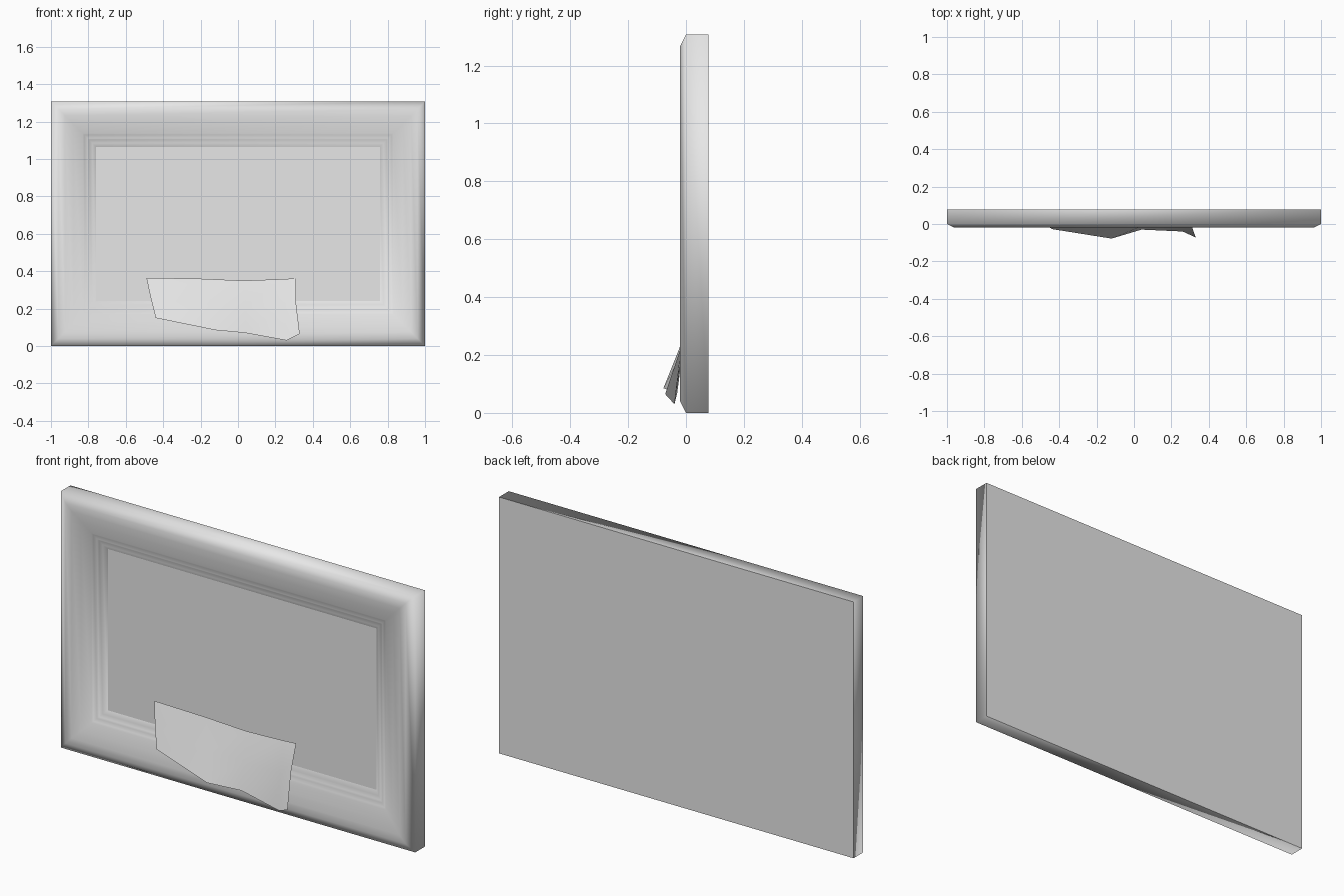
import bpy, bmesh

if "Cube" in bpy.data.objects:
    bpy.data.objects.remove(bpy.data.objects["Cube"], do_unlink=True)

W, H, BACK = 1.0, 1.307, 0.078

grey = bpy.data.materials.new("plain_grey")
grey.use_nodes = True
colour = (0.8, 0.8, 0.8, 1)
grey.diffuse_color = colour
grey.node_tree.nodes["Principled BSDF"].inputs["Base Color"].default_value = colour


def loft(name, rows, closed=False, smooth=True):
    """Skin a list of equal-length point rows with quads."""
    bm = bmesh.new()
    grid = [[bm.verts.new(p) for p in row] for row in rows]
    n = len(rows[0])
    for a, b in zip(grid, grid[1:]):
        for i in range(n if closed else n - 1):
            j = (i + 1) % n
            bm.faces.new((a[i], a[j], b[j], b[i]))
    for f in bm.faces:
        f.smooth = smooth
    mesh = bpy.data.meshes.new(name)
    bm.to_mesh(mesh)
    bm.free()
    mesh.materials.append(grey)
    obj = bpy.data.objects.new(name, mesh)
    bpy.context.collection.objects.link(obj)
    return obj


def ring(inset, y):
    x, z0, z1 = W - inset, inset, H - inset
    return [(-x, y, z0), (x, y, z0), (x, y, z1), (-x, y, z1)]


def panel(name, inset, y, facing_front):
    a, b, c, d = ring(inset, y)
    rows = [[a, b], [d, c]] if facing_front else [[b, a], [c, d]]
    return loft(name, rows, smooth=False)


# Mitred frame moulding: (inset from outer edge, depth)
profile = [(0, BACK), (0, 0), (0.04, -0.02), (0.075, -0.019), (0.12, -0.008),
           (0.17, 0.004), (0.178, 0.010), (0.196, 0.012), (0.204, 0.018),
           (0.222, 0.021), (0.242, 0.033)]
loft("frame_moulding", [ring(i, y) for i, y in profile], closed=True)

# Picture surface and backing board
panel("picture_panel", 0.24, 0.034, True)
panel("backing_board", 0, BACK, False)

# Loose torn sheet draped over the lower rail
bottom = [(-0.44, -0.027, 0.15), (-0.12, -0.078, 0.085), (0.04, -0.03, 0.07),
          (0.26, -0.04, 0.03), (0.33, -0.072, 0.065)]
middle = [(-0.465, -0.005, 0.25), (-0.14, -0.024, 0.22), (0.04, -0.012, 0.21),
          (0.25, -0.014, 0.21), (0.31, -0.016, 0.23)]
top = [(-0.49, 0.025, 0.365), (-0.2, 0.024, 0.36), (0.03, 0.024, 0.35),
       (0.24, 0.024, 0.358), (0.31, 0.026, 0.362)]
loft("draped_sheet", [bottom, middle, top])
